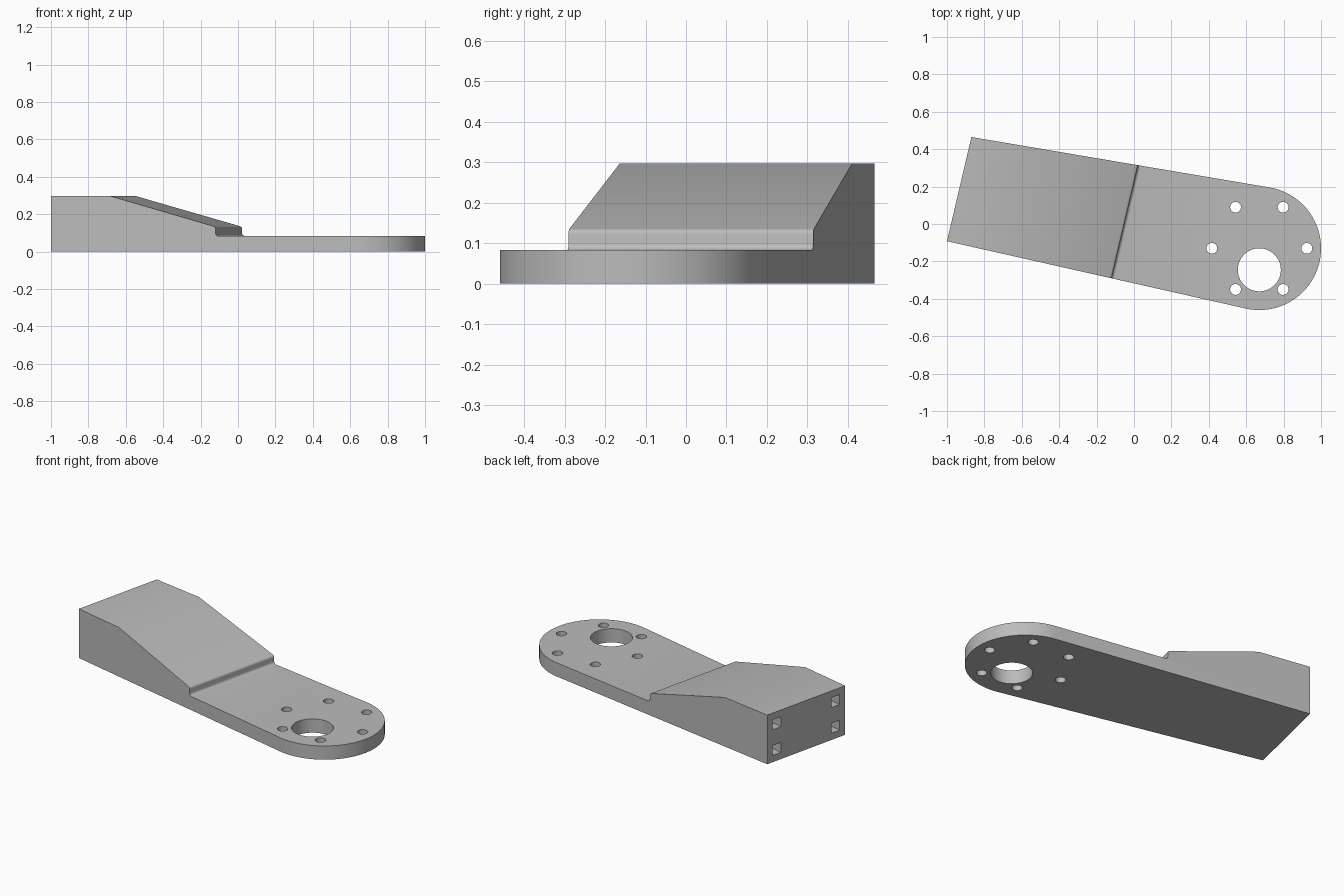
import bpy, bmesh, math
from mathutils import Matrix, Vector

if "Cube" in bpy.data.objects:
    bpy.data.objects.remove(bpy.data.objects["Cube"])

grey = bpy.data.materials.new("plain grey")
grey.use_nodes = True
grey.diffuse_color = (0.5, 0.5, 0.5, 1)
grey.node_tree.nodes["Principled BSDF"].inputs["Base Color"].default_value = (0.5, 0.5, 0.5, 1)

HEIGHT, PLATE = 0.297, 0.083
HUB = Vector((0.67, -0.13))
RADIUS = 0.33
END_CORNER = Vector((-1.0, -0.092, 0.0))
TILT = math.radians(-13.2)
FRAME = Matrix.Translation(END_CORNER) @ Matrix.Rotation(TILT, 4, "Z")


def prism(name, points, direction, matrix=Matrix()):
    """Extrude a closed outline along a direction."""
    bm = bmesh.new()
    face = bm.faces.new([bm.verts.new(p) for p in points])
    extruded = bmesh.ops.extrude_face_region(bm, geom=[face])["geom"]
    verts = [g for g in extruded if isinstance(g, bmesh.types.BMVert)]
    bmesh.ops.translate(bm, verts=verts, vec=direction)
    bmesh.ops.transform(bm, matrix=matrix, verts=bm.verts)
    bmesh.ops.recalc_face_normals(bm, faces=bm.faces)
    mesh = bpy.data.meshes.new(name)
    bm.to_mesh(mesh)
    bm.free()
    mesh.materials.append(grey)
    obj = bpy.data.objects.new(name, mesh)
    bpy.context.collection.objects.link(obj)
    return obj


def arc(cx, cy, r, start, end, steps):
    angles = [math.radians(start + (end - start) * i / steps) for i in range(steps + 1)]
    return [(cx + r * math.cos(a), cy + r * math.sin(a)) for a in angles]


def cut(target, tool, operation="DIFFERENCE"):
    bpy.context.view_layer.objects.active = target
    mod = target.modifiers.new("cut", "BOOLEAN")
    mod.operation, mod.solver, mod.object = operation, "EXACT", tool
    bpy.ops.object.modifier_apply(modifier=mod.name)
    bpy.data.objects.remove(tool)


# Side profile: block, slope, filleted step and thin plate
profile = [(0, 0), (2.4, 0), (2.4, PLATE)]
profile += arc(0.918, PLATE + 0.016, 0.016, 270, 180, 6)
profile += arc(0.888, 0.122, 0.014, 0, 74, 6)
profile += [(0.326, HEIGHT), (0, HEIGHT)]
arm = prism("mounting_arm", [(s, -0.6, z) for s, z in profile], (0, 1.8, 0), FRAME)

# Plan outline: tapering sides running into a round hub
outline = arc(HUB.x, HUB.y, RADIUS, -102.7, 80.4, 64)
outline += [(-1.07, 0.499), (-1.2, -0.047)]
plan = prism("plan_outline", [(x, y, -0.1) for x, y in outline], (0, 0, 0.6))
cut(arm, plan, "INTERSECT")

# Large bore and ring of six bolt holes
holes = [(HUB.x, HUB.y - 0.115, 0.115, 64)]
for i in range(6):
    a = math.radians(60 * i)
    holes.append((HUB.x + 0.254 * math.cos(a), HUB.y + 0.254 * math.sin(a), 0.029, 24))
for x, y, r, sides in holes:
    ring = arc(x, y, r, 0, 360, sides)[:-1]
    cut(arm, prism("hole_cutter", [(px, py, -0.1) for px, py in ring], (0, 0, 0.4)))

# Four square sockets in the block end
for t in (0.07, 0.502):
    for z in (0.071, HEIGHT - 0.071):
        h = 0.03
        square = [(-0.1, t + dy, z + dz) for dy, dz in ((-h, -h), (h, -h), (h, h), (-h, h))]
        cut(arm, prism("socket_cutter", square, (0.3, 0, 0), FRAME))

bpy.ops.object.select_all(action="DESELECT")
arm.select_set(True)
bpy.context.view_layer.objects.active = arm
bpy.ops.object.shade_smooth_by_angle(angle=math.radians(30))
